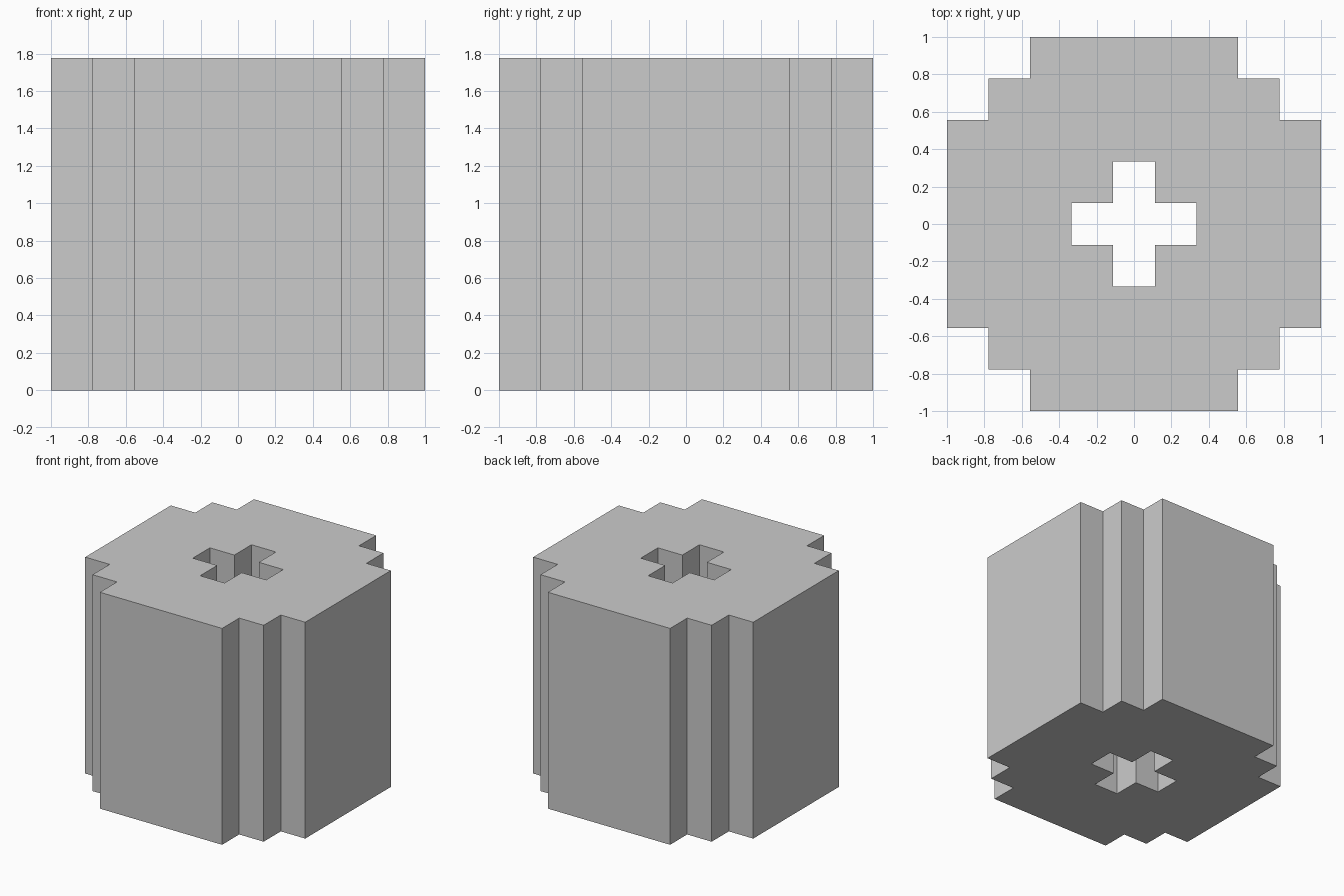
import bpy
import bmesh

if "Cube" in bpy.data.objects:
    bpy.data.objects.remove(bpy.data.objects["Cube"])

U = 2 / 9          # one grid step of the stepped outline
HEIGHT = 8 * U

# One quarter of each outline, in grid steps
OUTER = [(4.5, 2.5), (3.5, 2.5), (3.5, 3.5), (2.5, 3.5), (2.5, 4.5)]
INNER = [(1.5, 0.5), (0.5, 0.5), (0.5, 1.5)]


def add_loop(bm, quarter):
    """Repeat a quarter outline four times around z as a closed edge loop."""
    pts, q = [], quarter
    for _ in range(4):
        pts += q
        q = [(-y, x) for x, y in q]
    verts = [bm.verts.new((x * U, y * U, 0)) for x, y in pts]
    return [bm.edges.new((v, verts[(i + 1) % len(verts)]))
            for i, v in enumerate(verts)]


# Stepped round block with a cross-shaped hole right through it
bm = bmesh.new()
edges = add_loop(bm, OUTER) + add_loop(bm, INNER)
bmesh.ops.triangle_fill(bm, edges=edges, use_beauty=True)
ext = bmesh.ops.extrude_face_region(bm, geom=bm.faces[:])
top = [g for g in ext["geom"] if isinstance(g, bmesh.types.BMVert)]
bmesh.ops.translate(bm, verts=top, vec=(0, 0, HEIGHT))
bmesh.ops.recalc_face_normals(bm, faces=bm.faces[:])

mesh = bpy.data.meshes.new("stepped_block")
bm.to_mesh(mesh)
bm.free()
bpy.context.collection.objects.link(bpy.data.objects.new("stepped_block", mesh))
